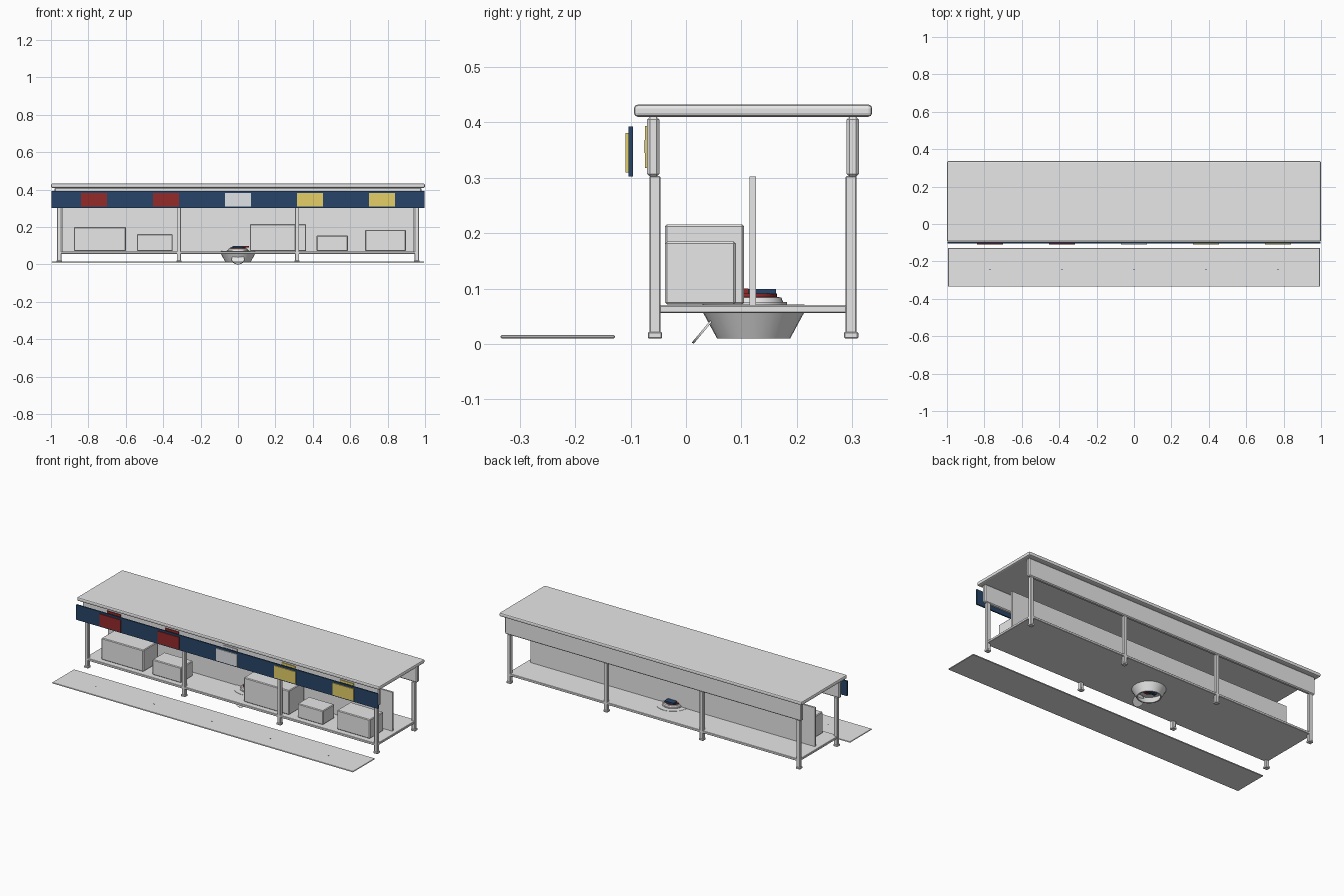
import bpy, bmesh, math
from mathutils import Matrix

if "Cube" in bpy.data.objects:
    bpy.data.objects.remove(bpy.data.objects["Cube"])


def material(name, rgb):
    m = bpy.data.materials.new(name)
    m.diffuse_color = (*rgb, 1)
    m.use_nodes = True
    m.node_tree.nodes["Principled BSDF"].inputs["Base Color"].default_value = m.diffuse_color
    return m


GREY = material("pale grey", (0.8, 0.8, 0.8))
NAVY = material("navy", (0.02, 0.06, 0.14))
RED = material("dark red", (0.3, 0.023, 0.023))
YELLOW = material("straw yellow", (0.78, 0.62, 0.14))
WHITE = material("off white", (0.8, 0.83, 0.86))


def finish(bm, name, mat, bevel=0, segments=1):
    mesh = bpy.data.meshes.new(name)
    bm.to_mesh(mesh)
    bm.free()
    mesh.materials.append(mat)
    ob = bpy.data.objects.new(name, mesh)
    bpy.context.collection.objects.link(ob)
    if bevel:
        mod = ob.modifiers.new("edge", 'BEVEL')
        mod.width = bevel
        mod.segments = segments
    return ob


def box(name, x, y, z, mat=GREY, bevel=0, segments=1):
    """Box given by its (low, high) range on each axis."""
    bm = bmesh.new()
    size = [r[1] - r[0] for r in (x, y, z)]
    mid = [(r[0] + r[1]) / 2 for r in (x, y, z)]
    bmesh.ops.create_cube(bm, size=1, matrix=Matrix.Translation(mid) @ Matrix.Diagonal((*size, 1)))
    return finish(bm, name, mat, bevel, segments)


def lathe(name, profile, y, mat, sides=32, closed=False):
    """Turn (radius, z) points about a vertical axis at x = 0."""
    bm = bmesh.new()
    rings = [[bm.verts.new((r * math.cos(a), y + r * math.sin(a), z))
              for a in (2 * math.pi * i / sides for i in range(sides))] for r, z in profile]
    pairs = list(zip(rings, rings[1:]))
    if closed:
        pairs.append((rings[-1], rings[0]))
    else:
        bm.faces.new(rings[0])
        bm.faces.new(rings[-1])
    for a, b in pairs:
        for i in range(sides):
            j = (i + 1) % sides
            bm.faces.new((a[i], a[j], b[j], b[i]))
    bmesh.ops.recalc_face_normals(bm, faces=bm.faces)
    ob = finish(bm, name, mat)
    ob.select_set(True)
    bpy.context.view_layer.objects.active = ob
    bpy.ops.object.shade_smooth_by_angle(angle=math.radians(30))
    ob.select_set(False)
    return ob


# Counter top, shelf and upright divider
box("counter_top", (-1, 1), (-0.094, 0.336), (0.41, 0.432), bevel=0.007, segments=2)
box("shelf", (-0.965, 0.965), (-0.066, 0.308), (0.056, 0.07), bevel=0.002)
box("divider", (-0.94, 0.94), (0.115, 0.126), (0.07, 0.302))

# Aprons and legs, front and back
for side, y in (("front", -0.059), ("back", 0.301)):
    box(side + "_apron", (-0.98, 0.98), (y - 0.011, y + 0.011), (0.302, 0.41), bevel=0.005)
    for x in (-0.956, -0.316, 0.316, 0.956):
        yl = y + (0.003 if side == "front" else -0.003)
        box(side + "_leg", (x - 0.011, x + 0.011), (yl - 0.01, yl + 0.01), (0.018, 0.303), bevel=0.002)
        box(side + "_foot", (x - 0.014, x + 0.014), (yl - 0.013, yl + 0.013), (0.01, 0.022), bevel=0.002)

# Storage boxes on the shelf: left, right, back, top
for x0, x1, y1, z1 in ((-0.877, -0.599, 0.10, 0.20), (-0.54, -0.35, 0.075, 0.162),
                       (0.064, 0.364, 0.105, 0.216), (0.42, 0.588, 0.07, 0.155),
                       (0.68, 0.898, 0.09, 0.185)):
    box("storage_box", (x0, x1), (-0.038, y1), (0.071, z1), bevel=0.004)

# Floor mat with small marks
box("floor_mat", (-0.995, 0.995), (-0.335, -0.128), (0.01, 0.016), bevel=0.002)

# Banner with coloured panels, and matching plates on the apron
box("banner", (-0.997, 0.997), (-0.104, -0.096), (0.302, 0.392), NAVY)
for i, mat in enumerate((RED, RED, WHITE, YELLOW, YELLOW)):
    x = (i - 2) * 0.385
    box("banner_panel", (x - 0.07, x + 0.07), (-0.109, -0.103), (0.309, 0.381), mat)
    box("apron_plate", (x - 0.045, x + 0.045), (-0.074, -0.069), (0.318, 0.393), mat)
    box("apron_plate_stripe", (x - 0.045, x + 0.045), (-0.075, -0.0735), (0.345, 0.368), NAVY)
    box("mat_mark", (x - 0.005, x + 0.005), (-0.247, -0.243), (0.0155, 0.0165), NAVY)

# Open basin hanging below the shelf
lathe("basin", [(0.092, 0.058), (0.066, 0.01), (0.059, 0.01), (0.085, 0.058)], 0.122, GREY, closed=True)
lathe("basin_rim", [(0.092, 0.056), (0.092, 0.0715)], 0.122, GREY)
lathe("basin_core", [(0.032, 0.044), (0.032, 0.057)], 0.122, RED)
box("basin_core_bar", (-0.045, 0.045), (0.114, 0.13), (0.038, 0.05), NAVY)

# Stepped dish on the shelf with its contents
lathe("dish", [(0.06, 0.07), (0.06, 0.076), (0.053, 0.076), (0.05, 0.084), (0.04, 0.085)], 0.122, GREY)
lathe("dish_filling", [(0.042, 0.084), (0.042, 0.091)], 0.122, RED)
box("dish_block", (-0.03, 0.03), (0.105, 0.162), (0.09, 0.099), NAVY)
box("dish_handle", (0.01, 0.06), (0.105, 0.113), (0.09, 0.1), RED)

# Tilted round lid leaning on the basin
lid = lathe("lid", [(0.034, -0.002), (0.034, 0.002)], 0, GREY)
lid.rotation_euler = (math.radians(50), 0, 0)
lid.location = (0, 0.034, 0.0275)
